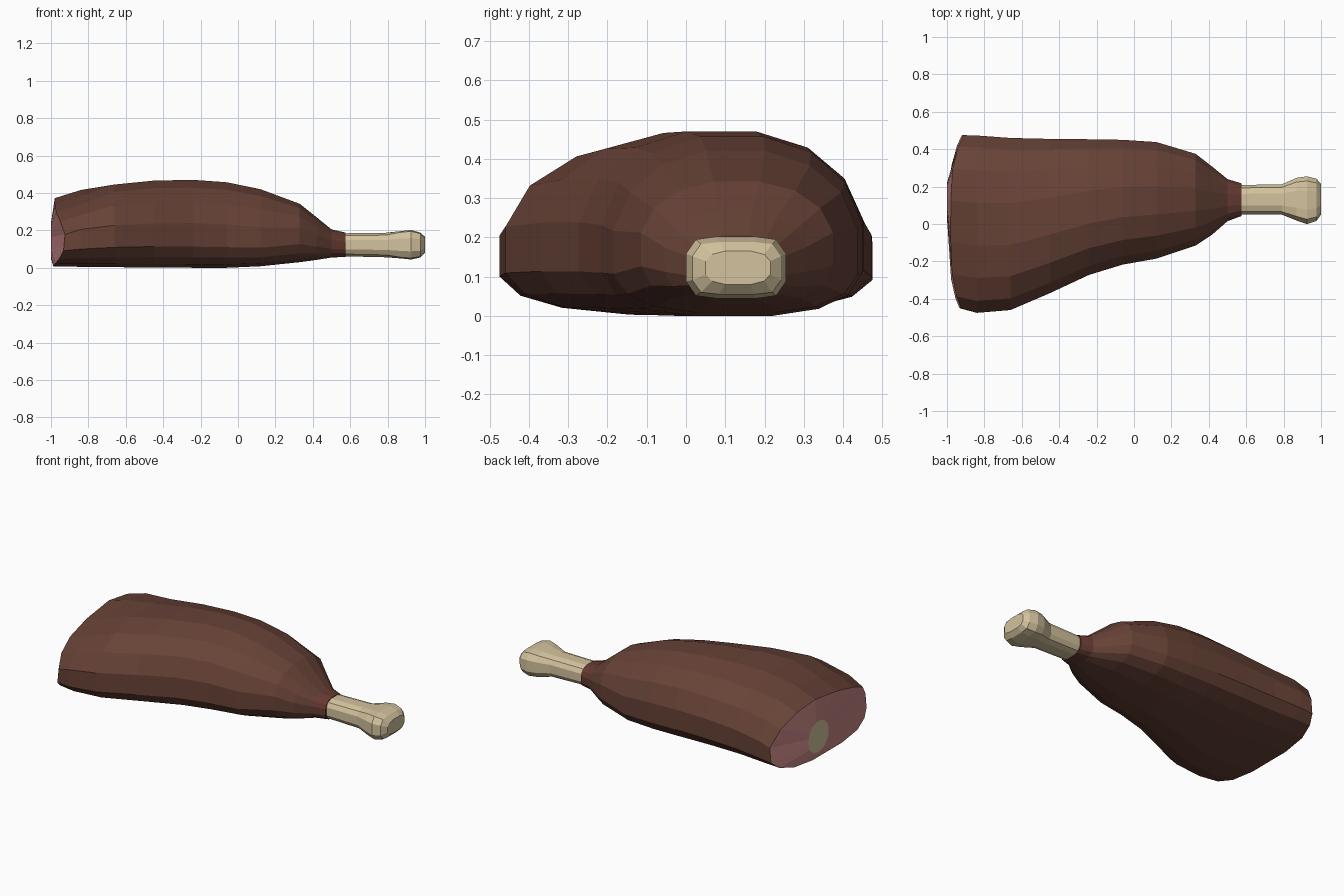
import bpy, bmesh, math

old = bpy.data.objects.get("Cube")
if old:
    bpy.data.objects.remove(old, do_unlink=True)


def material(name, r, g, b):
    lin = [((v / 255 + 0.055) / 1.055) ** 2.4 for v in (r, g, b)] + [1]
    m = bpy.data.materials.new(name)
    m.use_nodes = True
    m.diffuse_color = lin
    bsdf = next(n for n in m.node_tree.nodes if n.type == 'BSDF_PRINCIPLED')
    bsdf.inputs["Base Color"].default_value = lin
    return m


roast = material("roasted brown", 103, 66, 54)
collar = material("seared red brown", 100, 58, 49)
pink = material("cut meat pink", 196, 132, 131)
ivory = material("bone ivory", 211, 194, 157)


def section(x, y0, y1, z0, z1, sides, waist, upper, lower):
    """Ring in the yz plane: widest at the waist fraction, boxier for small exponents."""
    ring = []
    for i in range(sides):
        a = math.tau * (i + 0.5) / sides
        c, s = math.cos(a), math.sin(a)
        p = upper if s > 0 else lower
        edge = math.cos(math.pi / sides) ** p
        u = math.copysign(abs(c) ** p, c) / edge
        w = math.copysign(abs(s) ** p, s) / edge
        zw = z0 + (z1 - z0) * waist
        z = zw + w * ((z1 - zw) if s > 0 else (zw - z0))
        ring.append([x, (y0 + y1) / 2 + u * (y1 - y0) / 2, z])
    return ring


def loft(name, rings, mats, band_material):
    """Skin the rings; band_material gives the slot for each band, -1 is the first cap."""
    bm = bmesh.new()
    loops = [[bm.verts.new(p) for p in r] for r in rings]
    n = len(loops[0])
    bm.faces.new(loops[0]).material_index = band_material(-1)
    for k in range(len(loops) - 1):
        for i in range(n):
            j = (i + 1) % n
            f = bm.faces.new((loops[k][i], loops[k][j], loops[k + 1][j], loops[k + 1][i]))
            f.material_index = band_material(k)
    bm.faces.new(loops[-1]).material_index = band_material(len(loops) - 2)
    bmesh.ops.recalc_face_normals(bm, faces=bm.faces)
    me = bpy.data.meshes.new(name)
    bm.to_mesh(me)
    bm.free()
    for m in mats:
        me.materials.append(m)
    ob = bpy.data.objects.new(name, me)
    bpy.context.collection.objects.link(ob)
    return ob


# Meat: x, y range, z range at each station
stations = [
    (-0.95, -0.45, 0.475, 0.008, 0.355),
    (-0.84, -0.475, 0.473, 0.005, 0.4),
    (-0.66, -0.46, 0.46, 0.003, 0.445),
    (-0.45, -0.37, 0.455, 0.002, 0.466),
    (-0.24, -0.272, 0.453, 0, 0.47),
    (-0.06, -0.217, 0.45, 0, 0.457),
    (0.12, -0.185, 0.438, 0.008, 0.42),
    (0.33, -0.115, 0.375, 0.03, 0.342),
    (0.42, -0.055, 0.305, 0.042, 0.27),
    (0.5, 0.015, 0.24, 0.055, 0.205),
    (0.575, 0.043, 0.217, 0.058, 0.188),
]
rings = []
for x, *box in stations:
    waist = 0.35 if x < 0.3 else 0.45
    upper = 0.88 if x < 0.45 else 0.75
    rings.append(section(x, *box, 16, waist, upper, 0.72))

# Fuller shoulder on the back side near the cut
for ring in rings[:2]:
    for p in ring:
        u = p[1] / 0.475
        if p[2] > 0.15:
            p[2] += 0.07 * u * (1 - u * u)

# Bulge the cut end: the rim curves back towards both sides
for p in rings[0]:
    u = p[1] / 0.46
    p[0] = -0.98 + 0.06 * u ** 4 - (0.008 if p[2] < 0.1 else 0)
bone_cut = section(-1.0, 0.02, 0.22, 0.05, 0.24, 16, 0.5, 1, 1)
rings.insert(0, bone_cut)
last = len(rings) - 2
loft("meat", rings, [roast, pink, ivory, collar],
     lambda k: 2 if k < 0 else 1 if k == 0 else 3 if k == last else 0)

# Bone: shaft flaring into a knuckle with a groove between two lobes
bone = [
    (0.54, 0.052, 0.208, 0.062, 0.184),
    (0.79, 0.05, 0.212, 0.056, 0.187),
    (0.87, 0.018, 0.247, 0.04, 0.206),
    (0.925, 0.0, 0.255, 0.034, 0.212),
    (0.975, 0.016, 0.242, 0.045, 0.198),
    (1.0, 0.05, 0.215, 0.08, 0.165),
]
rings = [section(x, *box, 12, 0.5, 0.7, 0.7) for x, *box in bone]
for ring in rings[2:5]:
    for p in ring:
        if abs(p[1] - 0.128) < 0.065:
            p[2] += 0.01 if p[2] < 0.12 else -0.01
loft("leg_bone", rings, [ivory], lambda k: 0)
